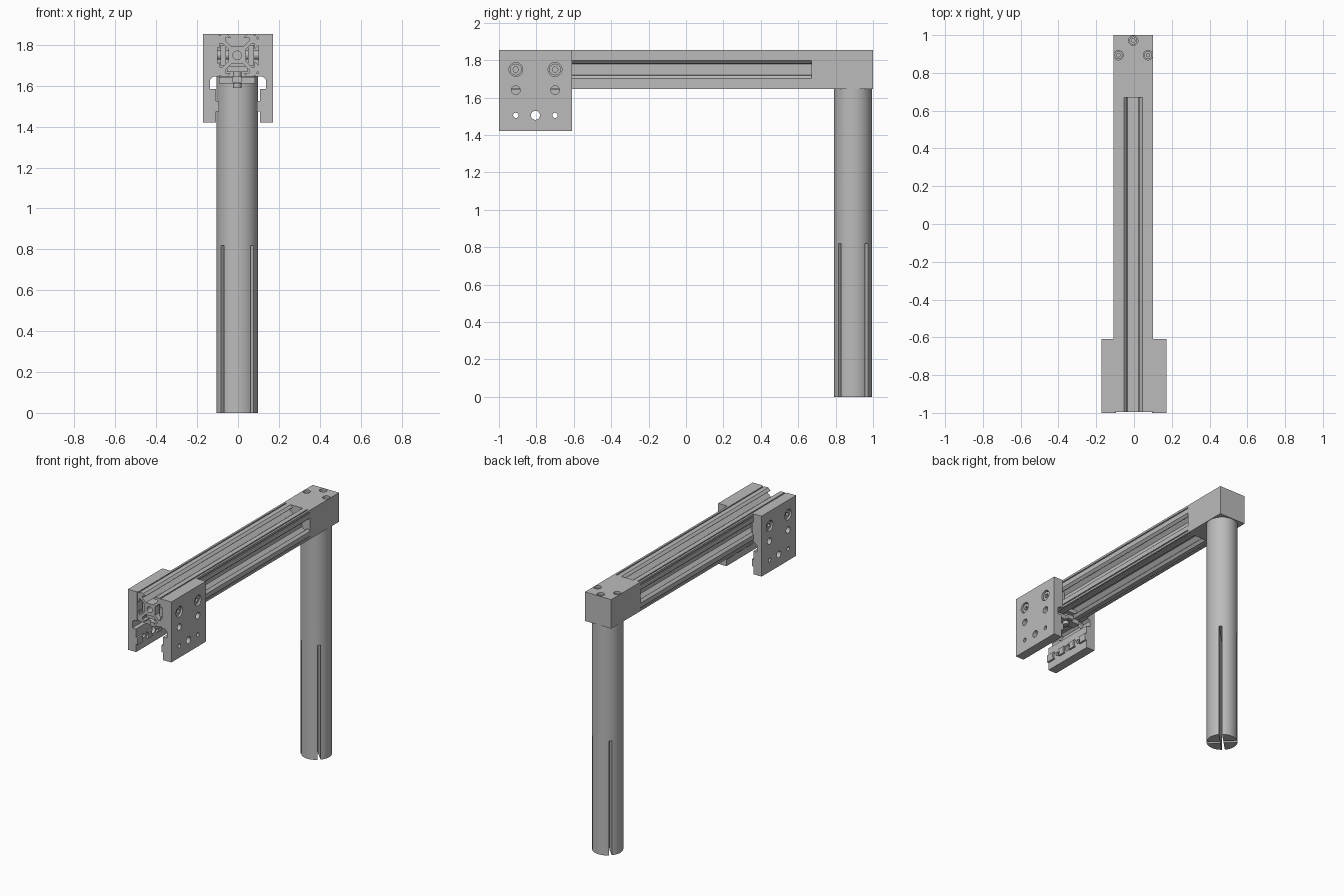
import bpy, bmesh, math
from mathutils import Matrix, Vector

cube = bpy.data.objects.get("Cube")
if cube:
    bpy.data.objects.remove(cube, do_unlink=True)

metal = bpy.data.materials.new("plain grey")
GREY = (0.5, 0.5, 0.5, 1)
metal.diffuse_color = GREY
metal.use_nodes = True
metal.node_tree.nodes["Principled BSDF"].inputs["Base Color"].default_value = GREY

CX = -0.004            # beam and post centre line
BOT, TOP = 1.645, 1.853
MID = (BOT + TOP) / 2
HALF = (TOP - BOT) / 2
BOLT_Y = (-0.91, -0.70)


def finish(name, bm):
    bmesh.ops.recalc_face_normals(bm, faces=bm.faces)
    mesh = bpy.data.meshes.new(name)
    bm.to_mesh(mesh)
    bm.free()
    mesh.materials.append(metal)
    ob = bpy.data.objects.new(name, mesh)
    bpy.context.collection.objects.link(ob)
    return ob


def box(name, lo, hi, spin=0):
    bm = bmesh.new()
    lo, hi = Vector(lo), Vector(hi)
    size = hi - lo
    bmesh.ops.create_cube(bm, size=1, matrix=Matrix.Translation((lo + hi) / 2)
                          @ Matrix.Rotation(spin, 4, 'Z') @ Matrix.Diagonal((*size, 1)))
    return finish(name, bm)


def rod(name, centre, radius, length, axis, sides=32):
    turn = {'X': Matrix.Rotation(math.pi / 2, 4, 'Y'),
            'Y': Matrix.Rotation(math.pi / 2, 4, 'X'), 'Z': Matrix()}[axis]
    bm = bmesh.new()
    bmesh.ops.create_cone(bm, cap_ends=True, segments=sides, radius1=radius, radius2=radius,
                          depth=length, matrix=Matrix.Translation(centre) @ turn)
    return finish(name, bm)


def prism(name, outline, y0, y1):
    """Extrude an x-z outline along y."""
    bm = bmesh.new()
    face = bm.faces.new([bm.verts.new((x, y0, z)) for x, z in outline])
    ends = bmesh.ops.extrude_face_region(bm, geom=[face])["geom"]
    bmesh.ops.translate(bm, vec=(0, y1 - y0, 0),
                        verts=[v for v in ends if isinstance(v, bmesh.types.BMVert)])
    return finish(name, bm)


def cut(ob, cutters):
    for c in cutters:
        mod = ob.modifiers.new("cut", 'BOOLEAN')
        mod.operation, mod.solver, mod.object = 'DIFFERENCE', 'EXACT', c
        bpy.context.view_layer.objects.active = ob
        bpy.ops.object.modifier_apply(modifier=mod.name)
        bpy.data.objects.remove(c, do_unlink=True)
    return ob


def socket_screw(name, centre, radius, axis, outward):
    """Screw head with a hexagonal socket on its outer end."""
    head = rod(name, centre, radius, 0.03, axis)
    step = Vector((outward, 0, 0)) if axis == 'X' else Vector((0, 0, outward))
    return cut(head, [rod("socket", Vector(centre) + step * 0.015, radius * 0.5, 0.03, axis, 6)])


# Slotted extrusion beam: half of one side, mirrored, then turned four times
half = [(10, 10), (8.6, 10), (8.6, 9.4), (7.8, 9.4), (7.8, 10), (4.6, 10),
        (3.1, 8.4), (3.1, 8.2), (5.5, 8.2), (5.5, 6.8), (2.8, 4.1)]
side = half + [(-u, v) for u, v in reversed(half[1:])]
outline = []
for k in range(4):
    c, s = round(math.cos(k * math.pi / 2)), round(math.sin(k * math.pi / 2))
    outline += [(CX + (u * c - v * s) * HALF / 10, MID + (u * s + v * c) * HALF / 10)
                for u, v in side]
beam = prism("beam", outline, -0.995, 0.68)
cut(beam, [rod("bore", (CX, -0.9, MID), 0.021, 1, 'Y')])

# Corner block with three recessed screws on top
block = box("corner_block", (CX - HALF, 0.67, BOT), (CX + HALF, 1, TOP))
for i, (x, y) in enumerate([(-0.078, 0.894), (0.078, 0.894), (0, 0.971)]):
    cut(block, [rod("recess", (CX + x, y, TOP), 0.025, 0.08, 'Z')])
    socket_screw(f"block_screw_{i + 1}", (CX + x, y, TOP - 0.03), 0.021, 'Z', 1)

# Round post with crossed slots at its foot
post = rod("post", (CX, 0.893, BOT / 2), 0.102, BOT, 'Z', 64)
cut(post, [box("slot", (CX - 0.2, 0.883, -0.1), (CX + 0.2, 0.903, 0.82), a)
           for a in (math.pi / 4, -math.pi / 4)])

# Clamp plates, one on each side of the beam end
plate_half = [(0.172, 1.42), (0.107, 1.42), (0.107, 1.475), (0.094, 1.475), (0.094, 1.525),
              (0.107, 1.525), (0.107, 1.585), (0.137, 1.585), (0.137, 1.63),
              (0.12, BOT), (0.1, BOT), (0.1, TOP), (0.172, TOP)]
for label, s in (("left", 1), ("right", -1)):
    plate = prism(label + "_plate", [(s * x, z) for x, z in plate_half], -1, -0.61)
    holes = [rod("hole", (s * 0.14, -0.805, 1.505), 0.024, 0.2, 'X')]
    holes += [rod("scallop", (s * 0.087, y, 1.5), 0.034, 0.04, 'X')
              for y in (*BOLT_Y, -0.805)]
    for y in BOLT_Y:
        holes += [rod("hole", (s * 0.14, y, 1.505), 0.014, 0.2, 'X'),
                  rod("hole", (s * 0.14, y, 1.64), 0.023, 0.2, 'X'),
                  rod("recess", (s * 0.172, y, 1.75), 0.037, 0.08, 'X')]
    cut(plate, holes)
    for i, y in enumerate(BOLT_Y):
        socket_screw(f"{label}_screw_{i + 1}", (s * 0.147, y, 1.75), 0.031, 'X', s)
        rod(f"{label}_bolt_{i + 1}", (s * 0.09, y, 1.75), 0.022, 0.1, 'X', 24)
        # slot nuts inside the beam
        box(f"{label}_nut_{i + 1}", (CX + s * 0.068 - 0.014, y - 0.05, MID - 0.05),
            (CX + s * 0.068 + 0.014, y + 0.05, MID + 0.05))

# Cross bracket bolted under the beam
box("bracket_spine", (CX - 0.022, -0.96, 1.615), (CX + 0.022, -0.65, BOT))
for i, y in enumerate(BOLT_Y):
    box(f"bracket_arm_{i + 1}", (CX - 0.088, y - 0.03, 1.612), (CX + 0.088, y + 0.03, BOT - 0.002))
    rod(f"bracket_bolt_{i + 1}", (CX, y, 1.64), 0.021, 0.1, 'Z', 24)
    box(f"bracket_nut_{i + 1}", (CX - 0.05, y - 0.05, BOT + 0.022),
        (CX + 0.05, y + 0.05, BOT + 0.05))

# Smooth the round surfaces, keeping hard edges
bpy.ops.object.select_all(action='DESELECT')
for ob in bpy.context.scene.objects:
    if ob.type == 'MESH':
        ob.select_set(True)
        bpy.context.view_layer.objects.active = ob
bpy.ops.object.shade_smooth_by_angle(angle=math.radians(30))
